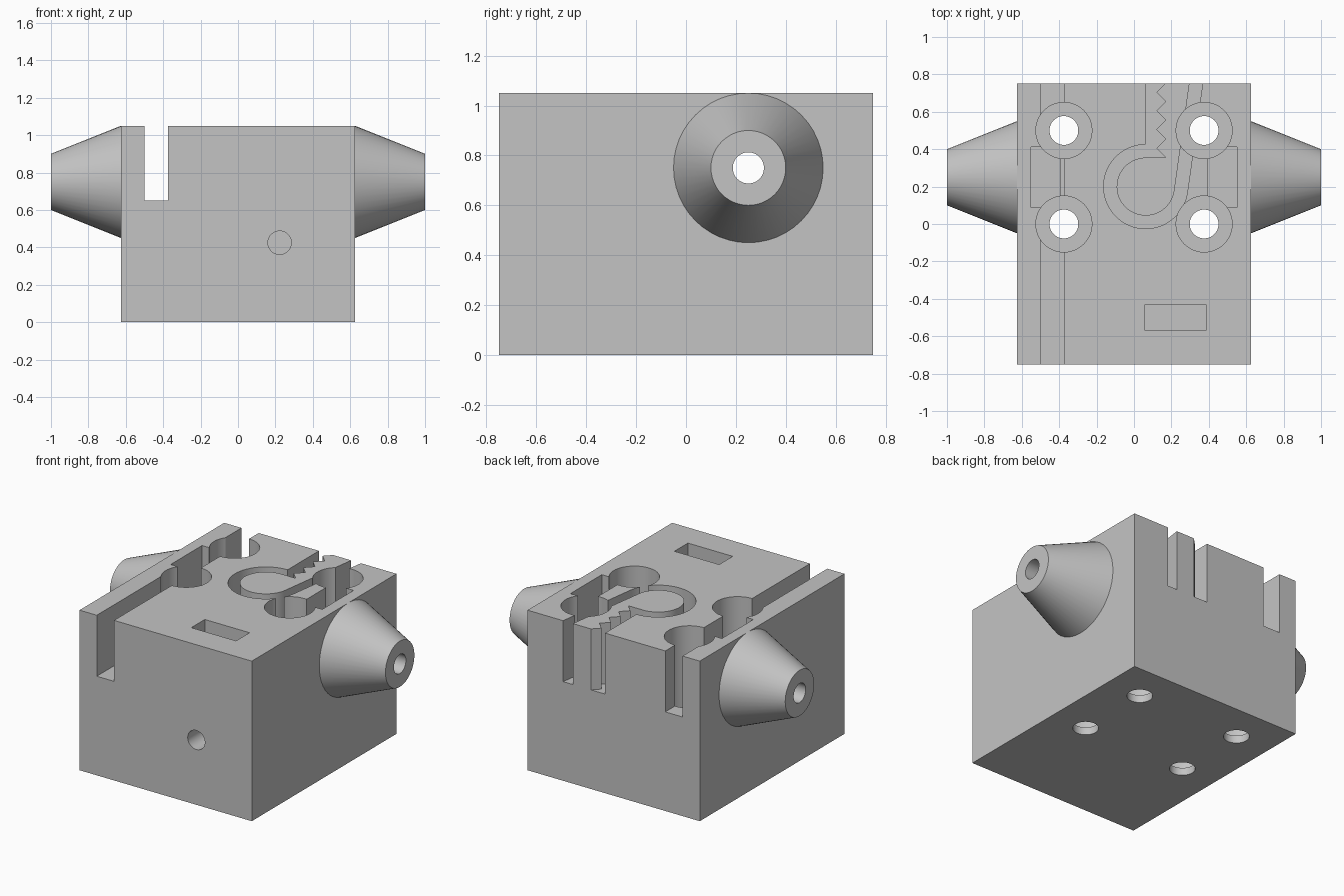
import bpy, bmesh
from math import cos, sin, radians, pi
from mathutils import Matrix, Vector

old = bpy.data.objects.get("Cube")
if old:
    bpy.data.objects.remove(old)

grey = bpy.data.materials.new("plain_grey")
grey.use_nodes = True
grey.diffuse_color = (0.55, 0.55, 0.55, 1)
grey.node_tree.nodes["Principled BSDF"].inputs["Base Color"].default_value = (0.55, 0.55, 0.55, 1)

TOP = 1.05
ABOVE = 1.2


def finish(name, bm):
    bmesh.ops.recalc_face_normals(bm, faces=bm.faces[:])
    mesh = bpy.data.meshes.new(name)
    bm.to_mesh(mesh)
    bm.free()
    mesh.materials.append(grey)
    obj = bpy.data.objects.new(name, mesh)
    bpy.context.collection.objects.link(obj)
    return obj


def box(name, lo, hi):
    lo, hi = Vector(lo), Vector(hi)
    bm = bmesh.new()
    mat = Matrix.Translation((lo + hi) / 2) @ Matrix.Diagonal((*(hi - lo), 1))
    bmesh.ops.create_cube(bm, size=1, matrix=mat)
    return finish(name, bm)


def rod(name, start, end, radius):
    start, end = Vector(start), Vector(end)
    axis = end - start
    turn = axis.to_track_quat('Z', 'Y').to_matrix().to_4x4()
    bm = bmesh.new()
    bmesh.ops.create_cone(bm, cap_ends=True, segments=48, radius1=radius, radius2=radius,
                          depth=axis.length, matrix=Matrix.Translation((start + end) / 2) @ turn)
    return finish(name, bm)


def prism(name, outline, z0, z1):
    bm = bmesh.new()
    face = bm.faces.new([bm.verts.new((x, y, z0)) for x, y in outline])
    ext = bmesh.ops.extrude_face_region(bm, geom=[face])
    bmesh.ops.translate(bm, vec=(0, 0, z1 - z0),
                        verts=[v for v in ext["geom"] if isinstance(v, bmesh.types.BMVert)])
    return finish(name, bm)


def smooth(obj):
    bpy.ops.object.select_all(action='DESELECT')
    obj.select_set(True)
    bpy.context.view_layer.objects.active = obj
    bpy.ops.object.shade_smooth_by_angle(angle=radians(30))


def cut(target, cutter):
    mod = target.modifiers.new("cut", 'BOOLEAN')
    mod.operation = 'DIFFERENCE'
    mod.solver = 'EXACT'
    mod.object = cutter
    bpy.ops.object.select_all(action='DESELECT')
    target.select_set(True)
    bpy.context.view_layer.objects.active = target
    bpy.ops.object.modifier_apply(modifier=mod.name)
    bpy.data.objects.remove(cutter)


# Main block
block = box("block", (-0.625, -0.75, 0), (0.625, 0.75, TOP))

# Long slot on one side, open at both ends
cut(block, box("slot_cutter", (-0.5, -0.9, 0.65), (-0.375, 0.9, ABOVE)))

# Hooked channel with one toothed wall
CX, CY, R_OUT, R_IN = 0.0625, 0.2, 0.225, 0.155
BACK = 0.8
LEAN = radians(8)


def arc(radius, a0, a1, steps=40):
    angles = [radians(a0 + (a1 - a0) * i / steps) for i in range(steps + 1)]
    return [(CX + radius * cos(a), CY + radius * sin(a)) for a in angles]


def slant_end(point):
    return (point[0] + (BACK - point[1]) * sin(LEAN) / cos(LEAN), BACK)


outer = arc(R_OUT, -8, -270)
inner = arc(R_IN, -270, -8)
teeth = [(0.17 if i % 2 == 0 else 0.12, 0.355 + 0.05 * i) for i in range(9)]
outline = [slant_end(outer[0])] + outer + [(CX, BACK), (0.17, BACK)]
outline += teeth[::-1] + inner + [slant_end(inner[-1])]
cut(block, prism("channel_cutter", outline, 0.65, ABOVE))

# Deep spring wells with a smaller hole through the floor
for x in (-0.375, 0.375):
    for y in (0, 0.5):
        cut(block, rod("well_cutter", (x, y, 0.05), (x, y, ABOVE), 0.15))
        cut(block, rod("hole_cutter", (x, y, -0.1), (x, y, 0.2), 0.077))

# Nut pockets
for lo, hi in ((-0.55, -0.393), (0.393, 0.55)):
    cut(block, box("side_pocket_cutter", (lo, 0.0875, 0.587), (hi, 0.4125, ABOVE)))
cut(block, box("front_pocket_cutter", (0.06, -0.57, 0.262), (0.385, -0.43, ABOVE)))

# Cross bore and front screw hole
cut(block, rod("cross_bore_cutter", (-0.8, 0.25, 0.75), (0.8, 0.25, 0.75), 0.0625))
cut(block, rod("front_hole_cutter", (0.2225, -0.9, 0.425), (0.2225, -0.3, 0.425), 0.0625))
smooth(block)

# Tapered hollow side bosses
profile = [(0.625, 0.3), (1.0, 0.15), (1.0, 0.0625), (0.625, 0.0625)]
for side, name in ((1, "left_boss"), (-1, "right_boss")):
    bm = bmesh.new()
    verts = [bm.verts.new((side * x, 0.25, 0.75 + r)) for x, r in profile]
    edges = [bm.edges.new(pair) for pair in zip(verts, verts[1:])]
    bmesh.ops.spin(bm, geom=verts + edges, cent=(0, 0.25, 0.75), axis=(1, 0, 0),
                   angle=2 * pi, steps=48, use_merge=True)
    bmesh.ops.remove_doubles(bm, verts=bm.verts[:], dist=0.0001)
    smooth(finish(name, bm))
